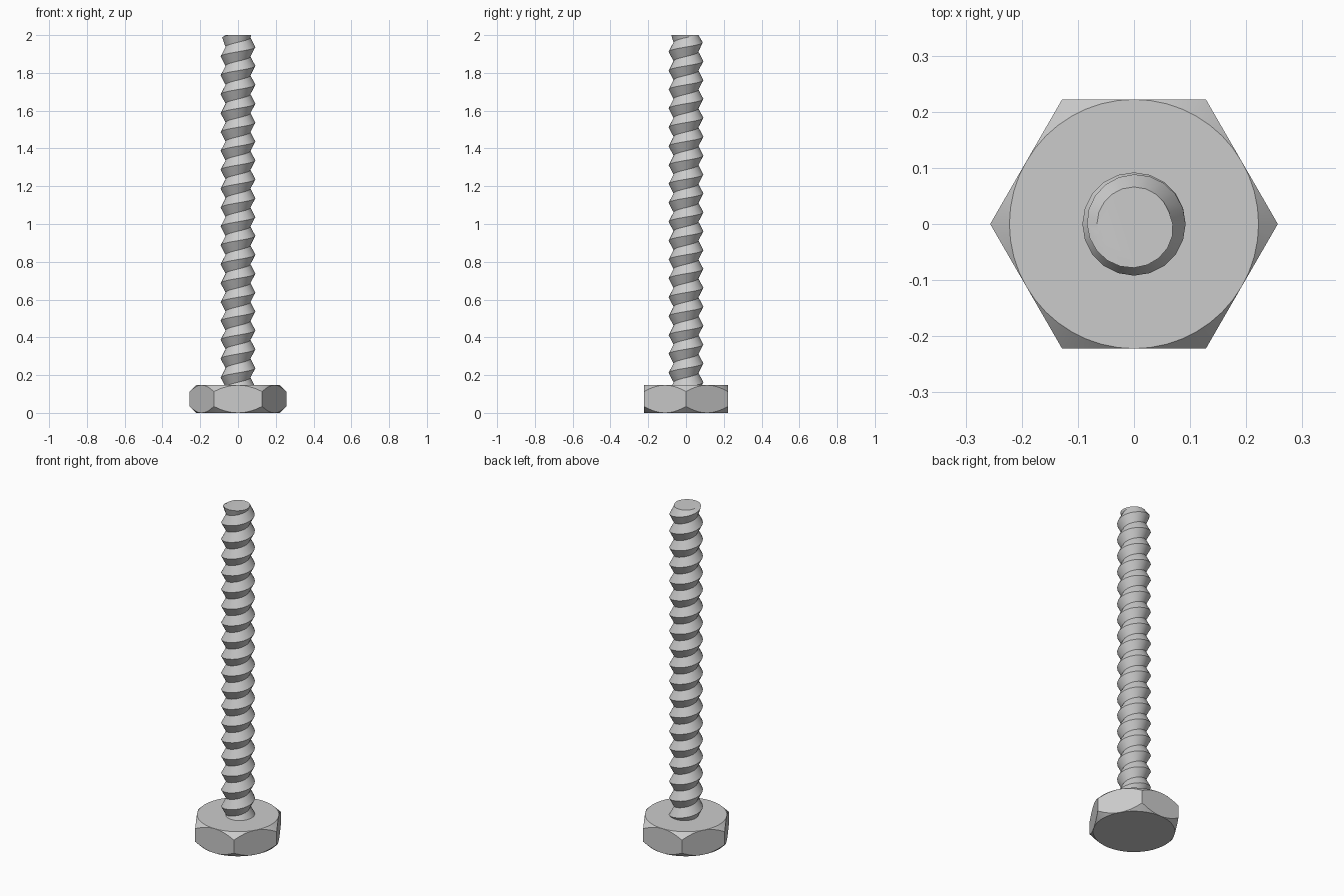
import bpy, bmesh
from math import cos, sin, pi, radians

cube = bpy.data.objects.get("Cube")
if cube:
    bpy.data.objects.remove(cube, do_unlink=True)

HEAD_H, FLAT_R = 0.147, 0.222
TOP, PITCH, ROOT, CREST, SIDES = 2.0, 0.1, 0.066, 0.092, 20

steel = bpy.data.materials.new("grey steel")
steel.use_nodes = True
GREY = (0.6, 0.6, 0.6, 1)
steel.diffuse_color = GREY
steel.node_tree.nodes["Principled BSDF"].inputs["Base Color"].default_value = GREY


def finish(bm, name):
    """Clean the mesh, add it to the scene and shade it with sharp edges."""
    bmesh.ops.remove_doubles(bm, verts=bm.verts, dist=1e-5)
    bmesh.ops.dissolve_degenerate(bm, edges=bm.edges, dist=1e-5)
    bmesh.ops.recalc_face_normals(bm, faces=bm.faces)
    mesh = bpy.data.meshes.new(name)
    bm.to_mesh(mesh)
    bm.free()
    mesh.materials.append(steel)
    obj = bpy.data.objects.new(name, mesh)
    bpy.context.collection.objects.link(obj)
    bpy.ops.object.select_all(action='DESELECT')
    obj.select_set(True)
    bpy.context.view_layer.objects.active = obj
    bpy.ops.object.shade_smooth_by_angle(angle=radians(25))
    return obj


# Hexagonal head, its corners cut by a 45 degree cone at both ends
bm = bmesh.new()
SEG = 48
rings = [[], [], [], []]
for i in range(SEG):
    a = 2 * pi * i / SEG
    hex_r = FLAT_R / cos(a % (pi / 3) - pi / 6)
    drop = hex_r - FLAT_R
    section = [(FLAT_R, 0), (hex_r, drop), (hex_r, HEAD_H - drop), (FLAT_R, HEAD_H)]
    for ring, (r, z) in zip(rings, section):
        ring.append(bm.verts.new((r * cos(a), r * sin(a), z)))
for low, high in zip(rings, rings[1:]):
    for i in range(SEG):
        j = (i + 1) % SEG
        bm.faces.new((low[i], low[j], high[j], high[i]))
bm.faces.new(rings[0])
bm.faces.new(rings[-1])
finish(bm, "hex_head")

# Threaded shank: one helical ridge, fading out over the last turn
bm = bmesh.new()
START = 0.037                      # height of the first crest, inside the head
STEPS = int((TOP + PITCH - START) / PITCH * SIDES)
root, crest = [], []


def ring_point(i, r, z):
    a = 2 * pi * i / SIDES
    return bm.verts.new((r * cos(a), r * sin(a), min(max(z, 0.05), TOP)))


for i in range(STEPS + SIDES + 1):
    z = START + PITCH * i / SIDES
    fade = min(1, max(0, (TOP + 0.04 - z) / PITCH))
    root.append(ring_point(i, ROOT, z - PITCH / 2))
    crest.append(ring_point(i, ROOT + (CREST - ROOT) * fade ** 0.6, z))
for i in range(STEPS):
    k = i + SIDES
    bm.faces.new((root[i], root[i + 1], crest[i + 1], crest[i]))
    bm.faces.new((crest[i], crest[i + 1], root[k + 1], root[k]))

# Flat end of the shank
bm.faces.new([ring_point(i, ROOT, TOP) for i in range(SIDES)])
finish(bm, "threaded_shank")
